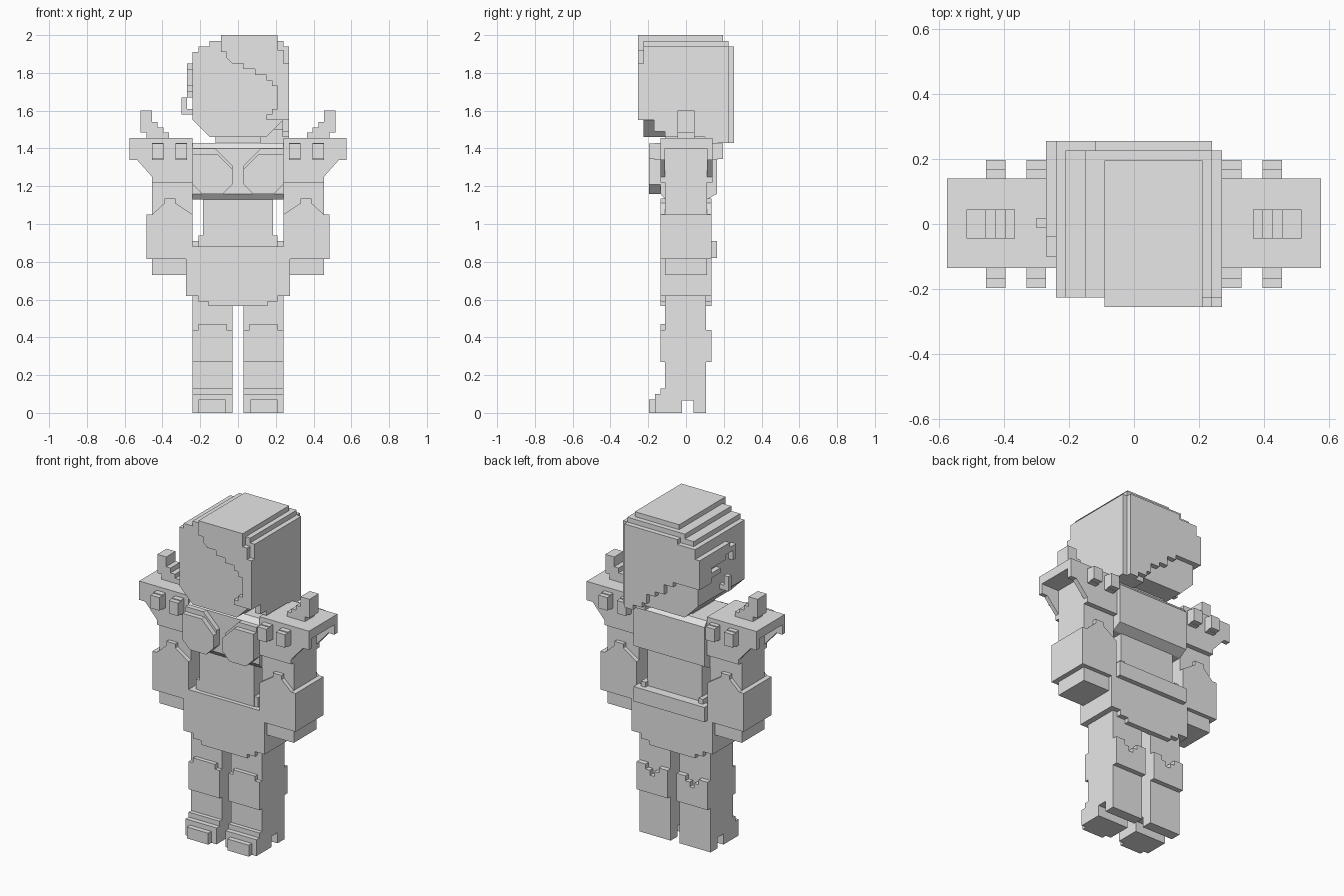
import bpy, bmesh

grey = bpy.data.materials.new("light grey")
grey.diffuse_color = (0.8, 0.8, 0.8, 1)


def prism(name, pts, lo, hi, axis="y", mirror=False):
    """Extrude an outline: (x, z) along y, or (y, z) along x."""
    bm = bmesh.new()
    for s in ((1, -1) if mirror else (1,)):
        rings = []
        for d in (lo, hi):
            rings.append([bm.verts.new((s * a, d, b) if axis == "y" else (s * d, a, b))
                          for a, b in pts])
        n = len(pts)
        bm.faces.new(rings[0])
        bm.faces.new(rings[1][::-1])
        for i in range(n):
            j = (i + 1) % n
            bm.faces.new((rings[0][i], rings[0][j], rings[1][j], rings[1][i]))
    bmesh.ops.recalc_face_normals(bm, faces=bm.faces)
    me = bpy.data.meshes.new(name)
    bm.to_mesh(me)
    bm.free()
    me.materials.append(grey)
    ob = bpy.data.objects.new(name, me)
    bpy.context.collection.objects.link(ob)
    return ob


def box(name, x, y, z, mirror=False):
    pts = [(x[0], z[0]), (x[1], z[0]), (x[1], z[1]), (x[0], z[1])]
    return prism(name, pts, y[0], y[1], "y", mirror)


# Legs with a notch under each sole
prism("leg", [(-0.11, 0), (-0.02, 0), (-0.02, 0.065), (0.04, 0.065), (0.04, 0),
              (0.105, 0), (0.105, 0.7), (-0.11, 0.7)], 0.03, 0.24, "x", True)
prism("boot_front", [(-0.165, 0), (-0.105, 0), (-0.105, 0.13), (-0.135, 0.13),
                     (-0.135, 0.10), (-0.165, 0.10)], 0.03, 0.24, "x", True)
box("boot_toe", (0.065, 0.21), (-0.195, -0.16), (0, 0.07), True)
prism("knee_pad", [(0.03, 0.27), (0.24, 0.27), (0.24, 0.44), (0.21, 0.44), (0.21, 0.47),
                   (0.06, 0.47), (0.06, 0.44), (0.03, 0.44)], -0.135, -0.10, "y", True)
prism("calf_pad", [(0.03, 0.27), (0.24, 0.27), (0.24, 0.44), (0.18, 0.44), (0.18, 0.41),
                   (0.15, 0.41), (0.15, 0.38), (0.12, 0.38), (0.12, 0.41), (0.09, 0.41),
                   (0.09, 0.44), (0.03, 0.44)], 0.10, 0.135, "y", True)

# Hips and tunic flaps
box("hips", (-0.275, 0.275), (-0.135, 0.135), (0.62, 0.88))
flap = [(-0.21, 0.62), (-0.21, 0.59), (-0.155, 0.59), (-0.155, 0.565),
        (0.155, 0.565), (0.155, 0.59), (0.21, 0.59), (0.21, 0.62)]
prism("front_flap", flap, -0.135, -0.105)
prism("back_flap", flap, 0.10, 0.135)
box("belt", (-0.24, 0.24), (0.11, 0.165), (0.82, 0.91))
box("belt_side", (0.18, 0.21), (-0.105, 0.135), (0.88, 0.94), True)

# Torso
box("waist", (-0.185, 0.185), (-0.11, 0.11), (0.85, 1.16))
prism("chest", [(-0.11, 1.13), (0.11, 1.13), (0.165, 1.16), (0.165, 1.40), (0.14, 1.43),
                (-0.11, 1.43), (-0.135, 1.40), (-0.135, 1.16)], -0.24, 0.24, "x")
box("neck", (-0.12, 0.12), (-0.11, 0.11), (1.42, 1.48))
prism("chest_plate", [(0.03, 1.21), (0.08, 1.16), (0.19, 1.16), (0.24, 1.21), (0.24, 1.40),
                      (0.12, 1.40), (0.03, 1.31)], -0.165, -0.11, "y", True)
prism("chest_plate_front", [(0.03, 1.21), (0.08, 1.16), (0.19, 1.16), (0.24, 1.21),
                            (0.24, 1.37), (0.11, 1.37), (0.03, 1.29)],
      -0.195, -0.16, "y", True)

# Arms
box("upper_arm", (0.24, 0.455), (-0.11, 0.11), (0.95, 1.42), True)
prism("forearm", [(0.24, 0.815), (0.485, 0.815), (0.485, 1.05), (0.455, 1.05), (0.39, 1.11),
                  (0.39, 1.135), (0.33, 1.135), (0.33, 1.11), (0.24, 1.05)],
      -0.135, 0.135, "y", True)
box("hand", (0.24, 0.455), (-0.11, 0.11), (0.73, 0.82), True)

# Shoulder guards: top slab with hanging front and back flanges, studs and horns
box("shoulder_top", (0.24, 0.575), (-0.135, 0.14), (1.40, 1.455), True)
flange = [(0.24, 1.22), (0.455, 1.22), (0.455, 1.25), (0.535, 1.34), (0.575, 1.34),
          (0.575, 1.41), (0.24, 1.41)]
for side, a, b in (("front", -0.135, -0.11), ("back", 0.11, 0.14)):
    prism("shoulder_flange_" + side, flange, a, b, "y", True)
for x0 in (0.27, 0.395):
    for side, s in (("front", -1), ("back", 1)):
        ys = sorted((s * 0.13, s * 0.168))
        yt = sorted((s * 0.165, s * 0.197))
        box("stud_base_" + side, (x0, x0 + 0.06), ys, (1.34, 1.43), True)
        box("stud_tip_" + side, (x0, x0 + 0.06), yt, (1.345, 1.425), True)
prism("shoulder_horn", [(0.365, 1.45), (0.485, 1.45), (0.485, 1.485), (0.515, 1.485),
                        (0.515, 1.60), (0.455, 1.60), (0.455, 1.54), (0.425, 1.54),
                        (0.425, 1.51), (0.395, 1.51), (0.395, 1.485), (0.365, 1.485)],
      -0.045, 0.045, "y", True)

# Head with a chamfered jaw
prism("head", [(-0.15, 1.46), (0.15, 1.46), (0.24, 1.55), (0.24, 1.91), (-0.24, 1.91),
               (-0.24, 1.55)], -0.225, 0.225)

# Hair: stepped crown, fringe, right side, back and left strands
box("hair_crown_low", (-0.21, 0.27), (-0.225, 0.225), (1.90, 1.94))
box("hair_crown_mid", (-0.15, 0.24), (-0.225, 0.225), (1.93, 1.97))
box("hair_crown_top", (-0.09, 0.21), (-0.255, 0.195), (1.96, 2.0))
prism("hair_fringe", [(-0.09, 2.0), (-0.09, 1.91), (-0.06, 1.91), (-0.06, 1.88),
                      (-0.03, 1.85), (0.03, 1.85), (0.03, 1.82), (0.09, 1.82),
                      (0.09, 1.79), (0.15, 1.79), (0.15, 1.76), (0.18, 1.76),
                      (0.18, 1.73), (0.21, 1.73), (0.21, 1.61), (0.18, 1.61),
                      (0.18, 1.58), (0.15, 1.58), (0.15, 1.55), (0.27, 1.55),
                      (0.27, 1.85), (0.24, 1.85), (0.24, 1.92), (0.21, 1.92),
                      (0.21, 2.0)], -0.255, -0.22)
prism("hair_right", [(-0.225, 1.55), (-0.17, 1.55), (-0.17, 1.49), (-0.11, 1.49),
                     (-0.11, 1.46), (0.10, 1.46), (0.10, 1.43), (0.225, 1.43),
                     (0.225, 1.91), (-0.225, 1.91)], 0.235, 0.27, "x")
box("hair_nape", (0.12, 0.24), (0.10, 0.225), (1.43, 1.50))
prism("hair_back", [(0.24, 1.43), (0.18, 1.43), (0.18, 1.46), (0.12, 1.46), (0.12, 1.49),
                    (0.09, 1.49), (0.09, 1.55), (0.03, 1.55), (0.03, 1.58), (-0.03, 1.58),
                    (-0.03, 1.64), (-0.09, 1.64), (-0.09, 1.67), (-0.27, 1.67),
                    (-0.27, 1.85), (-0.24, 1.85), (-0.24, 1.91), (-0.12, 1.91),
                    (-0.12, 1.94), (0.24, 1.94)], 0.22, 0.255)
prism("hair_left", [(0.225, 1.67), (0.14, 1.67), (0.14, 1.70), (0.05, 1.70), (0.05, 1.73),
                    (0.14, 1.73), (0.14, 1.76), (0.0, 1.76), (0.0, 1.79), (-0.07, 1.79),
                    (-0.07, 1.73), (-0.10, 1.73), (-0.10, 1.82), (-0.04, 1.82),
                    (-0.04, 1.85), (0.225, 1.85)], -0.27, -0.235, "x")

# Small hooked ear piece
prism("ear_piece", [(-0.235, 1.58), (-0.30, 1.58), (-0.30, 1.67), (-0.27, 1.67),
                    (-0.27, 1.61), (-0.235, 1.61)], -0.012, 0.018)
